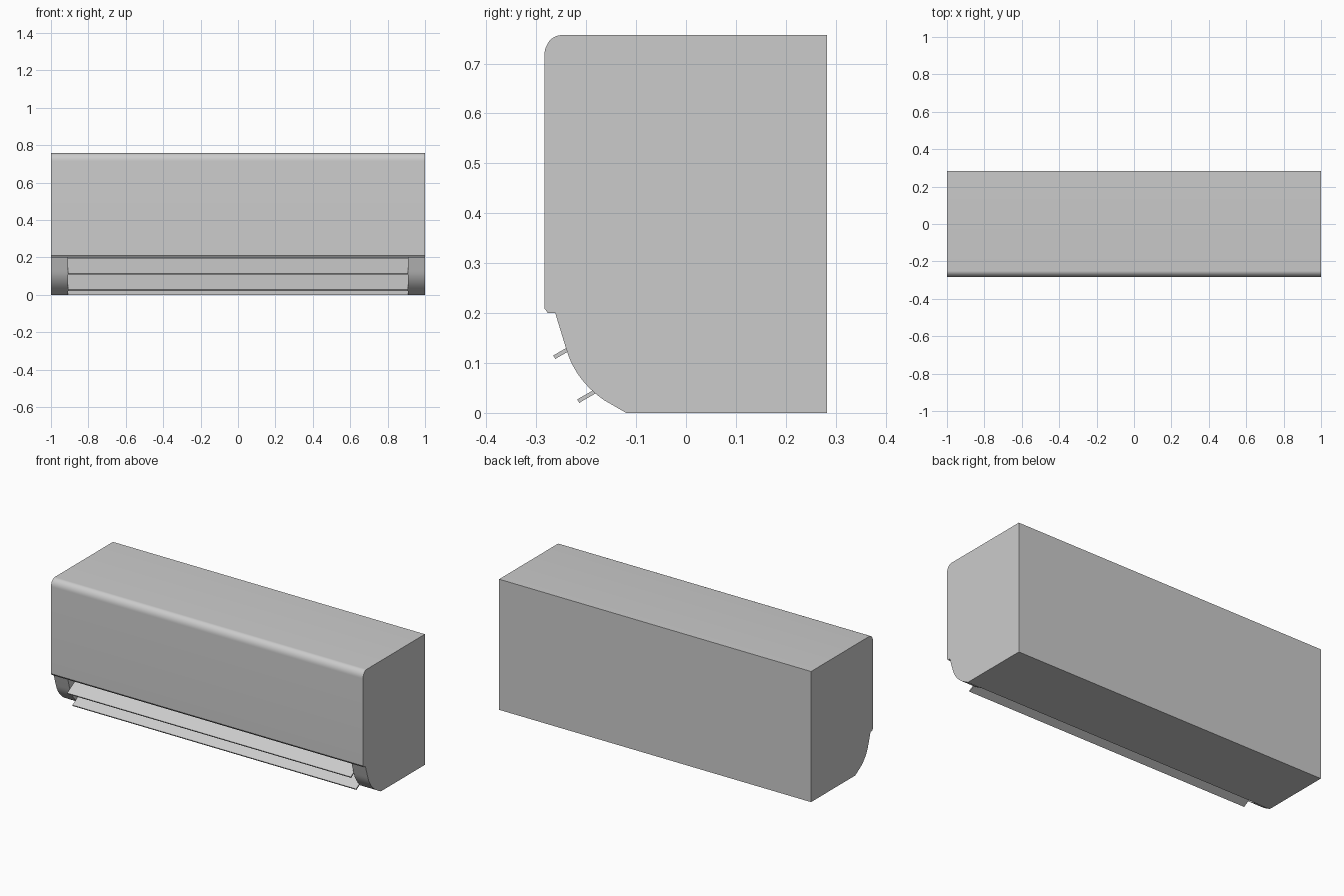
import bpy, bmesh
from math import sin, cos, pi, radians

if "Cube" in bpy.data.objects:
    bpy.data.objects.remove(bpy.data.objects["Cube"])


def extrude_x(name, profile, half):
    """Closed (y, z) profile extruded from -half to +half along x."""
    bm = bmesh.new()
    face = bm.faces.new([bm.verts.new((-half, y, z)) for y, z in profile])
    res = bmesh.ops.extrude_face_region(bm, geom=[face])
    verts = [g for g in res["geom"] if isinstance(g, bmesh.types.BMVert)]
    bmesh.ops.translate(bm, verts=verts, vec=(2 * half, 0, 0))
    bmesh.ops.recalc_face_normals(bm, faces=bm.faces)
    mesh = bpy.data.meshes.new(name)
    bm.to_mesh(mesh)
    bm.free()
    obj = bpy.data.objects.new(name, mesh)
    bpy.context.collection.objects.link(obj)
    return obj


def bezier(a, b, c, n):
    ts = [i / n for i in range(n + 1)]
    return [tuple((1 - t) ** 2 * p + 2 * t * (1 - t) * q + t * t * r
                  for p, q, r in zip(a, b, c)) for t in ts]


# casing: rounded top front edge, small lip, curved lower front
top_round = [(-0.25 - 0.034 * sin(a), 0.715 + 0.042 * cos(a))
             for a in (i * pi / 20 for i in range(11))]
lower_curve = bezier((-0.24, 0.128), (-0.222, 0.066), (-0.165, 0.026), 10)
profile = ([(0.283, 0), (0.283, 0.757)] + top_round
           + [(-0.284, 0.21), (-0.277, 0.2), (-0.262, 0.2)]
           + lower_curve + [(-0.12, 0)])
casing = extrude_x("casing", profile, 1.0)

# air outlet recess between the end cheeks
cutter = extrude_x("outlet_cutter", [
    (-0.4, 0.1995), (-0.03, 0.1995), (0.0, 0.07),
    (-0.12, 0.0), (-0.156, -0.021), (-0.4, -0.021)], 0.91)
cutter.hide_render = True
mod = casing.modifiers.new("outlet", 'BOOLEAN')
mod.operation = 'DIFFERENCE'
mod.solver = 'EXACT'
mod.object = cutter
bpy.context.view_layer.objects.active = casing
casing.select_set(True)
bpy.ops.object.modifier_apply(modifier=mod.name)
bpy.data.objects.remove(cutter)
bpy.ops.object.shade_smooth_by_angle(angle=radians(25))

# two tilted louvers in the outlet
c, s = cos(radians(30)), sin(radians(30))
for name, y, z, length in (("upper_louver", -0.266, 0.115, 0.165),
                           ("lower_louver", -0.218, 0.027, 0.165)):
    t = 0.008
    extrude_x(name, [(y, z), (y + length * c, z + length * s),
                     (y + length * c + t * s, z + length * s - t * c),
                     (y + t * s, z - t * c)], 0.909)
